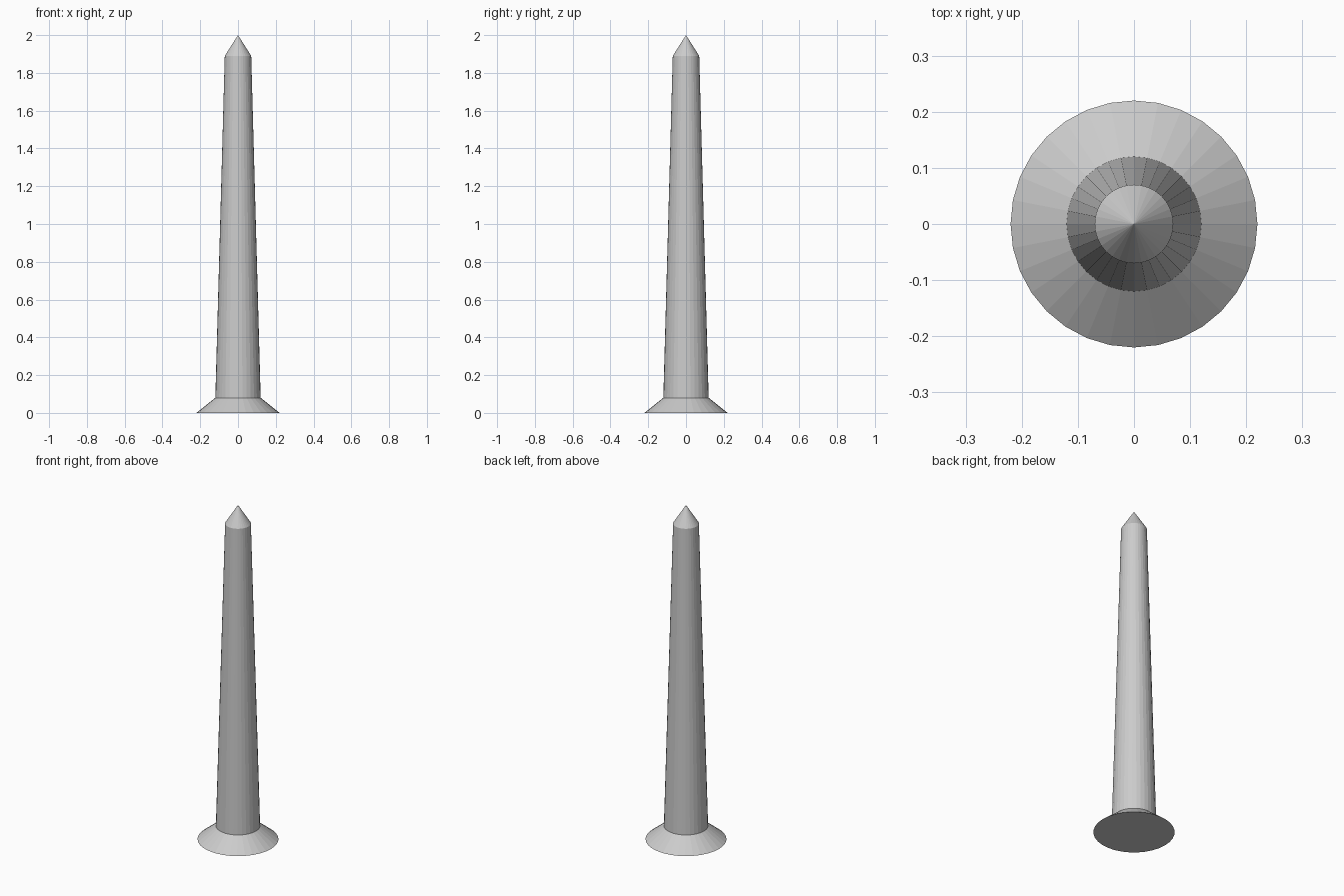
import bpy

if "Cube" in bpy.data.objects:
    bpy.data.objects.remove(bpy.data.objects["Cube"])

SIDES = 32


def cone(name, z0, z1, r0, r1):
    """Upright flat-shaded cone section between two heights."""
    bpy.ops.mesh.primitive_cone_add(vertices=SIDES, radius1=r0, radius2=r1,
                                    depth=z1 - z0, location=(0, 0, (z0 + z1) / 2))
    bpy.context.object.name = name


# flared foot, tapering shaft, pointed tip
cone("flared_base", 0.0, 0.08, 0.22, 0.12)
cone("tapered_shaft", 0.08, 1.89, 0.12, 0.07)
cone("pointed_tip", 1.89, 2.0, 0.07, 0.0)
